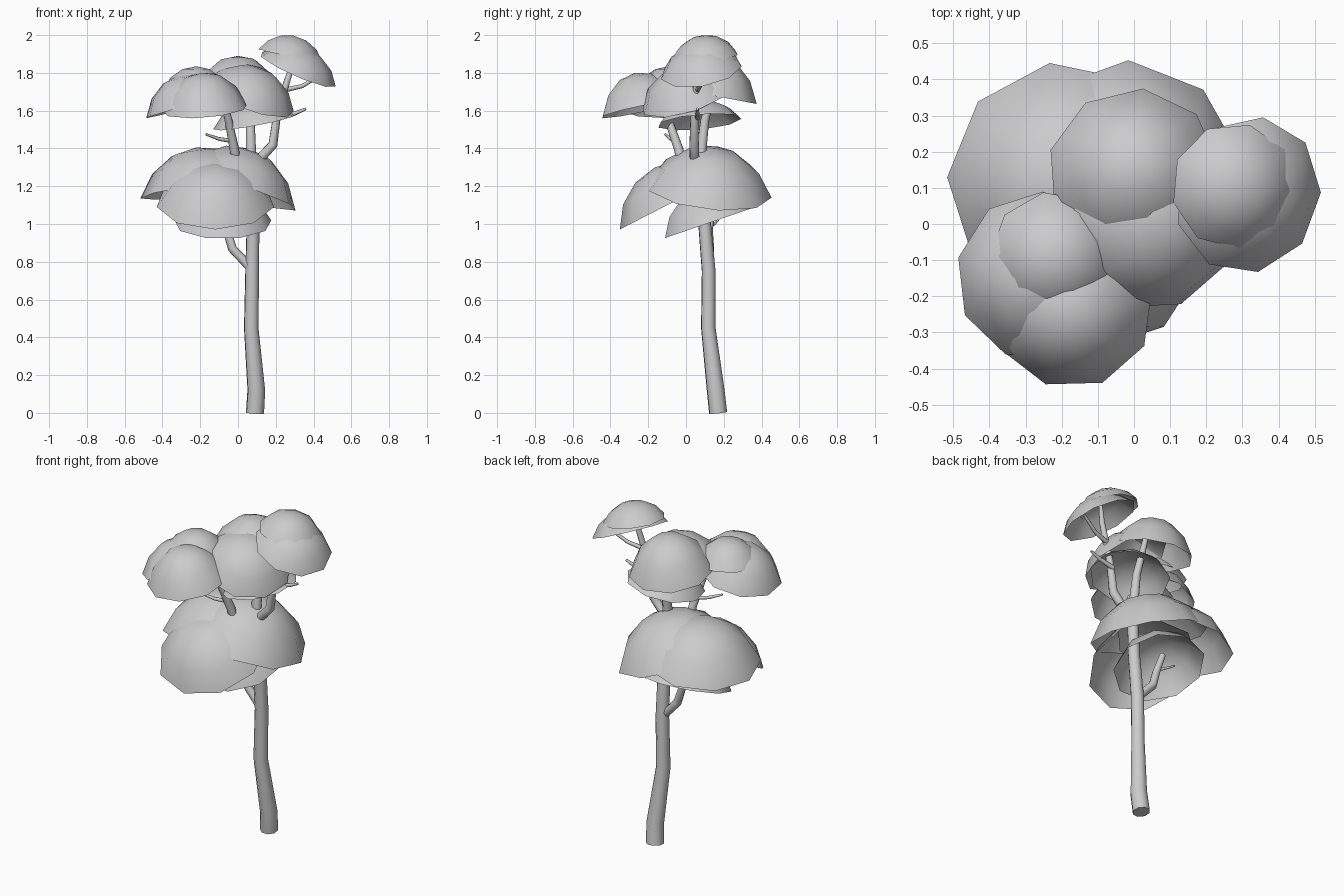
import bpy, math
from mathutils import Vector

if "Cube" in bpy.data.objects:
    bpy.data.objects.remove(bpy.data.objects["Cube"])


def limb(name, points):
    """Tapered round branch through (x, y, z, radius) points."""
    cu = bpy.data.curves.new(name, 'CURVE')
    cu.dimensions = '3D'
    cu.bevel_depth = 1.0
    cu.bevel_resolution = 2
    cu.use_fill_caps = True
    sp = cu.splines.new('POLY')
    sp.points.add(len(points) - 1)
    for p, (x, y, z, r) in zip(sp.points, points):
        p.co = (x, y, z, 1)
        p.radius = r
    ob = bpy.data.objects.new(name, cu)
    bpy.context.collection.objects.link(ob)


def canopy(name, base, apex, radius, turn, sides=9, rings=3, sweep=math.radians(66)):
    """Open leaf dome: rim centred on base, crown at apex, rim corners turned in degrees."""
    base, apex = Vector(base), Vector(apex)
    axis = apex - base
    h = axis.length
    rot = Vector((0, 0, 1)).rotation_difference(axis)
    verts = [apex]
    for i in range(1, rings + 1):
        t = sweep * i / rings
        r = radius * math.sin(t) / math.sin(sweep)
        z = h * (math.cos(t) - math.cos(sweep)) / (1 - math.cos(sweep))
        for k in range(sides):
            a = math.tau * k / sides + math.radians(turn)
            verts.append(base + rot @ Vector((r * math.cos(a), r * math.sin(a), z)))
    faces = []
    for k in range(sides):
        n = (k + 1) % sides
        faces.append((0, 1 + k, 1 + n))
        for i in range(rings - 1):
            a, b = 1 + i * sides, 1 + (i + 1) * sides
            faces.append((a + k, b + k, b + n, a + n))
    me = bpy.data.meshes.new(name)
    me.from_pydata(verts, [], faces)
    me.shade_smooth()
    ob = bpy.data.objects.new(name, me)
    bpy.context.collection.objects.link(ob)


# Trunk and main branches
limb("trunk", [(.09, .17, 0, .05), (.097, .157, .12, .049), (.07, .118, .45, .04),
               (.075, .12, .75, .038), (.08, .097, 1.02, .035), (.07, .07, 1.3, .031),
               (.065, .1, 1.55, .024), (.04, .16, 1.8, .014)])
limb("right_branch", [(.07, .065, 1.29, .026), (.12, .045, 1.35, .027), (.185, .043, 1.42, .026),
                      (.21, .045, 1.6, .021), (.28, .06, 1.82, .016), (.3, .07, 1.93, .01)])
limb("front_branch", [(.07, .08, 1.12, .026), (-.01, -.02, 1.31, .026), (-.02, -.04, 1.4, .025),
                      (-.055, -.1, 1.57, .02), (-.12, -.17, 1.73, .012)])
limb("low_branch", [(.065, .115, .77, .024), (-.03, .125, .87, .024),
                    (-.06, .12, .97, .022), (-.09, .14, 1.08, .018)])

# Thin twigs
limb("front_twig", [(-.03, -.05, 1.44, .012), (-.1, -.08, 1.45, .01), (-.17, -.11, 1.475, .006)])
limb("right_twig", [(.2, .06, 1.56, .014), (.3, .06, 1.585, .011), (.36, .06, 1.61, .007)])
limb("top_twig", [(.25, .06, 1.71, .013), (.34, .075, 1.73, .011), (.44, .1, 1.79, .008)])
limb("low_twig", [(-.06, .12, .98, .01), (-.11, .15, 1.0, .007), (-.15, .17, 1.02, .005)])

# Leaf domes: name, rim centre, crown, radius, turn
for name, base, apex, radius, turn in [
    ("lower_canopy_left", (-.19, .12, 1.18), (-.22, .14, 1.405), .33, 18),
    ("lower_canopy_right", (-.01, .12, 1.175), (.06, .145, 1.4), .335, 10),
    ("lower_canopy_front", (-.12, -.07, 1.115), (-.12, -.165, 1.3), .315, 30),
    ("lower_canopy_under", (-.08, .12, 1.005), (-.08, .06, 1.18), .26, 10),
    ("left_canopy_front", (-.175, -.23, 1.61), (-.19, -.27, 1.8), .23, 12),
    ("left_canopy_side", (-.265, -.145, 1.62), (-.31, -.14, 1.79), .235, 7),
    ("left_canopy_top", (-.22, -.09, 1.71), (-.22, -.09, 1.835), .18, 20),
    ("middle_canopy_front", (.06, .0, 1.67), (.115, -.045, 1.82), .25, 10),
    ("middle_canopy_back", (.0, .14, 1.68), (.0, .18, 1.89), .24, 4),
    ("middle_canopy_under", (.09, .07, 1.54), (.07, .06, 1.65), .225, 15),
    ("top_canopy_right", (.315, .08, 1.815), (.365, .06, 1.93), .22, 0),
    ("top_canopy_crown", (.275, .105, 1.895), (.295, .1, 1.997), .175, 35),
]:
    canopy(name, base, apex, radius, turn)
